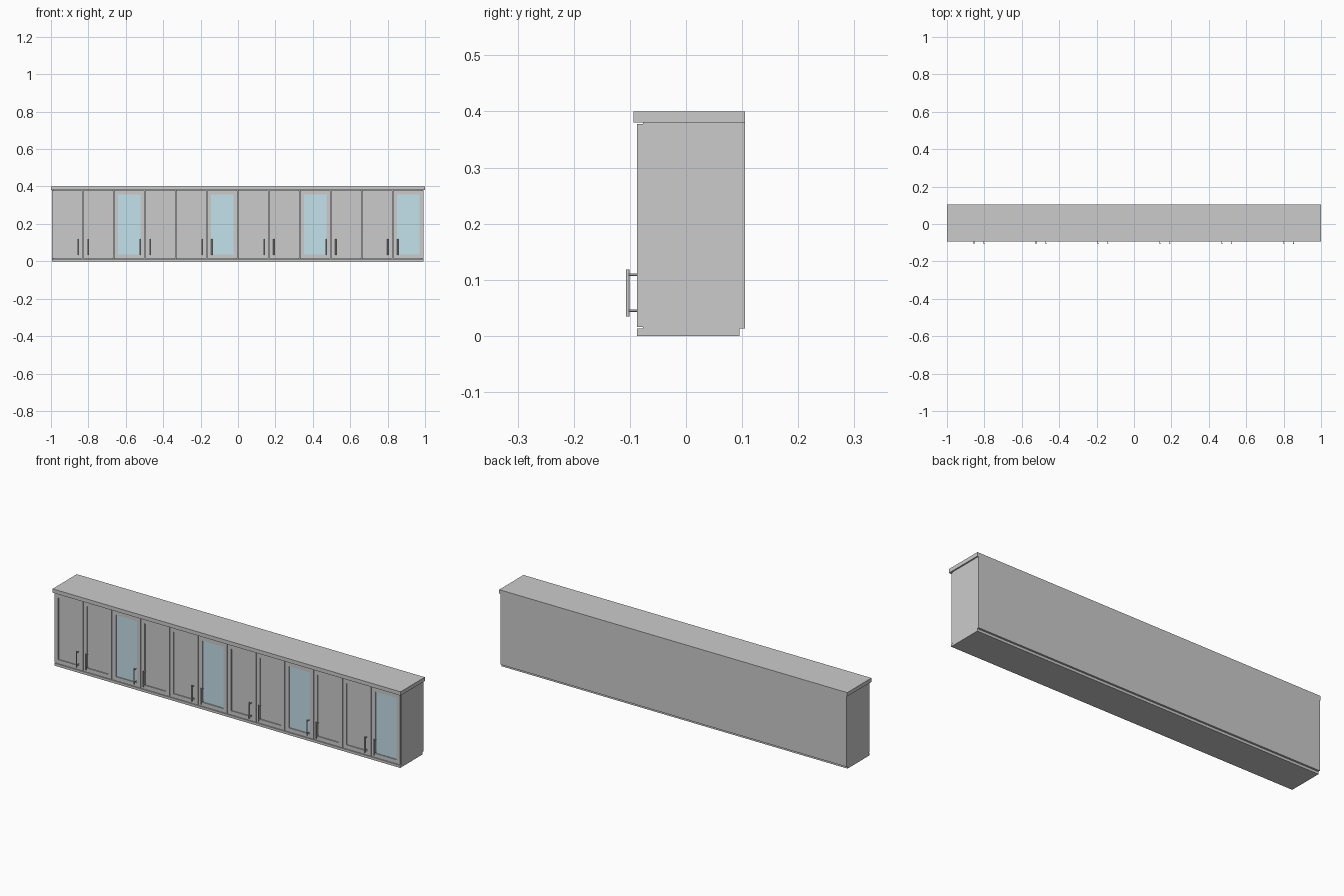
import bpy, bmesh

if "Cube" in bpy.data.objects:
    bpy.data.objects.remove(bpy.data.objects["Cube"])

X0, X1 = -0.995, 0.993           # cabinet body ends
FRONT, DOOR_BACK, BACK = -0.087, -0.077, 0.105
N = 12
W = (X1 - X0) / N                # door pitch
GAP = 0.003
Z0, Z1 = 0.016, 0.378            # door bottom and top


def finish(name, bm, mat=None):
    bmesh.ops.recalc_face_normals(bm, faces=bm.faces)
    mesh = bpy.data.meshes.new(name)
    bm.to_mesh(mesh)
    bm.free()
    obj = bpy.data.objects.new(name, mesh)
    bpy.context.collection.objects.link(obj)
    if mat:
        mesh.materials.append(mat)
    return obj


def box(name, x, y, z, mat=None):
    bm = bmesh.new()
    bmesh.ops.create_cube(bm, size=1)
    for v in bm.verts:
        v.co = [lo + (c + 0.5) * (hi - lo) for c, (lo, hi) in zip(v.co, (x, y, z))]
    return finish(name, bm, mat)


def frame(name, x, y, z, border):
    """Rectangular ring in the xz plane, extruded along y."""
    bm = bmesh.new()

    def ring(b):
        pts = [(x[0] + b, z[0] + b), (x[1] - b, z[0] + b),
               (x[1] - b, z[1] - b), (x[0] + b, z[1] - b)]
        return [bm.verts.new((px, y[0], pz)) for px, pz in pts]
    outer, inner = ring(0), ring(border)
    faces = [bm.faces.new((outer[i], outer[(i + 1) % 4], inner[(i + 1) % 4], inner[i]))
             for i in range(4)]
    ext = bmesh.ops.extrude_face_region(bm, geom=faces, use_keep_orig=True)
    verts = [g for g in ext["geom"] if isinstance(g, bmesh.types.BMVert)]
    bmesh.ops.translate(bm, verts=verts, vec=(0, y[1] - y[0], 0))
    return finish(name, bm)


def rod(name, radius, length, loc, rot=(0, 0, 0)):
    bpy.ops.mesh.primitive_cylinder_add(vertices=16, radius=radius, depth=length,
                                        location=loc, rotation=rot)
    obj = bpy.context.object
    obj.name = name
    bpy.ops.object.shade_smooth_by_angle()


glass = bpy.data.materials.new("pale_glass")
glass.diffuse_color = (0.55, 0.75, 0.82, 1)
glass.use_nodes = True
glass.node_tree.nodes["Principled BSDF"].inputs["Base Color"].default_value = glass.diffuse_color

# carcass
box("top_board", (-1, 1), (-0.094, BACK), (0.38, 0.40))
box("bottom_board", (X0, X1), (FRONT, 0.095), (0, 0.013))
box("back_panel", (X0, X1), (0.095, BACK), (0.013, 0.38))
box("left_side", (X0, X0 + 0.012), (DOOR_BACK, 0.095), (0.013, 0.38))
box("right_side", (X1 - 0.012, X1), (DOOR_BACK, 0.095), (0.013, 0.38))
for i in range(2, N, 2):
    x = X0 + i * W
    box("divider", (x - 0.006, x + 0.006), (DOOR_BACK, 0.095), (0.013, 0.38))

# doors: framed, every third one glazed, handles meeting in pairs
for i in range(N):
    a, b = X0 + i * W + GAP / 2, X0 + (i + 1) * W - GAP / 2
    border = 0.021
    frame("door_frame", (a, b), (FRONT, DOOR_BACK), (Z0, Z1), border)
    glazed = i % 3 == 2
    box("glass_pane" if glazed else "door_panel",
        (a + border, b - border), (-0.082, -0.078),
        (Z0 + border, Z1 - border), glass if glazed else None)

    hx = b - 0.025 if i % 2 == 0 else a + 0.025
    rod("handle_bar", 0.003, 0.083, (hx, -0.104, 0.0765))
    for z in (0.045, 0.109):
        rod("handle_post", 0.002, 0.018, (hx, -0.095, z), (1.5708, 0, 0))
